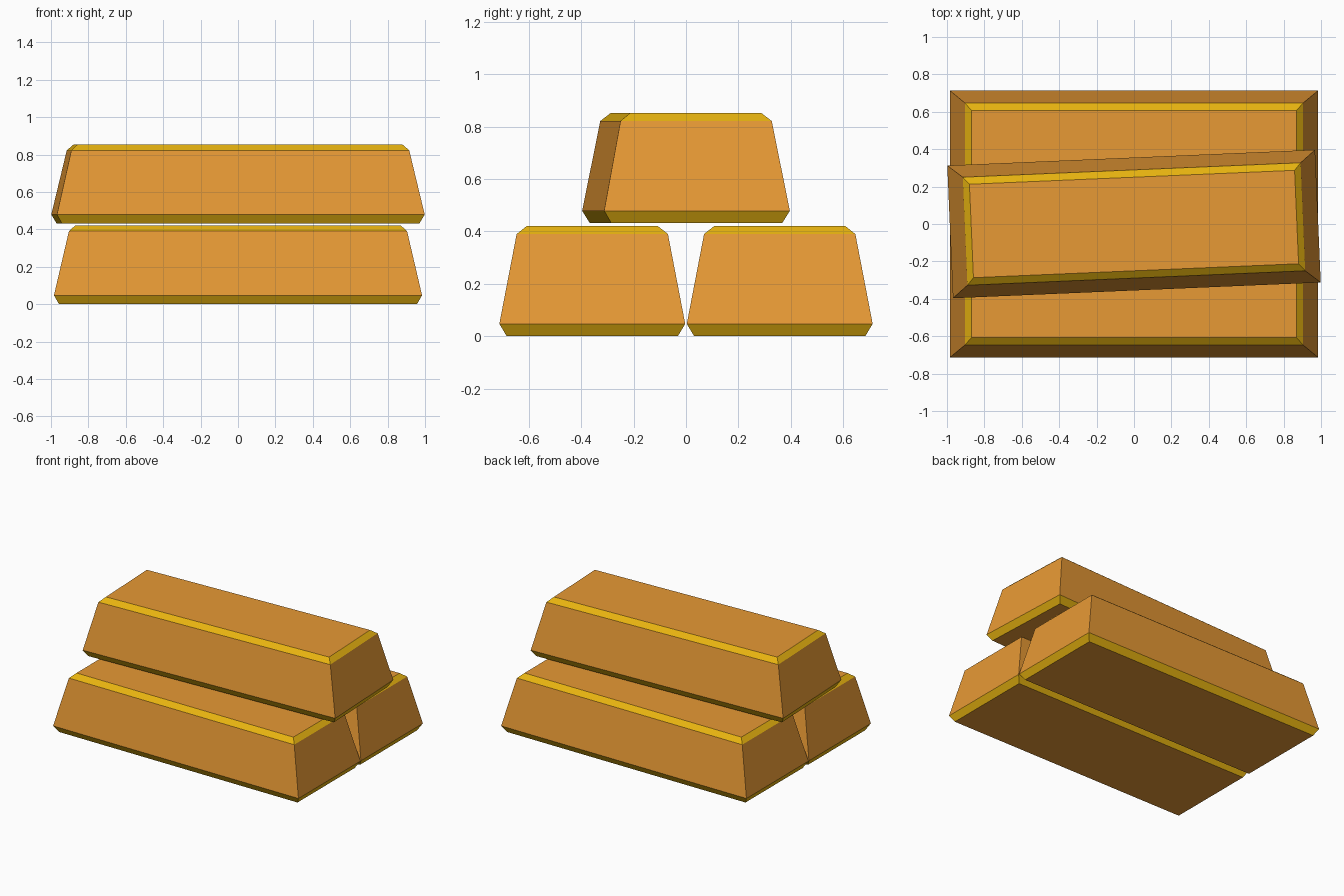
import bpy, bmesh, math

if "Cube" in bpy.data.objects:
    bpy.data.objects.remove(bpy.data.objects["Cube"])


def material(name, color):
    m = bpy.data.materials.new(name)
    m.diffuse_color = (*color, 1)
    m.use_nodes = True
    m.node_tree.nodes["Principled BSDF"].inputs["Base Color"].default_value = m.diffuse_color
    return m


GOLD = material("warm gold", (0.80, 0.32, 0.035))
EDGE = material("yellow gold edge", (0.80, 0.45, 0.005))

# Ingot cross-sections from bottom to top: z, half length, half width
SECTIONS = [(0.0, 0.957, 0.327), (0.047, 0.984, 0.355),
            (0.39, 0.904, 0.289), (0.421, 0.87, 0.25)]


def ingot(name, location, angle=0.0):
    bm = bmesh.new()
    rings = [[bm.verts.new((sx * hx, sy * hy, z))
              for sx, sy in ((-1, -1), (1, -1), (1, 1), (-1, 1))]
             for z, hx, hy in SECTIONS]
    bm.faces.new(rings[0][::-1])
    bm.faces.new(rings[-1])
    # Walls between sections; the chamfer bands (first and last) are yellow
    for level, (low, high) in enumerate(zip(rings, rings[1:])):
        for i in range(4):
            j = (i + 1) % 4
            f = bm.faces.new((low[i], low[j], high[j], high[i]))
            f.material_index = 0 if level == 1 else 1
    mesh = bpy.data.meshes.new(name)
    bm.to_mesh(mesh)
    bm.free()
    mesh.materials.append(GOLD)
    mesh.materials.append(EDGE)
    ob = bpy.data.objects.new(name, mesh)
    ob.location = location
    ob.rotation_euler.z = math.radians(angle)
    bpy.context.collection.objects.link(ob)


# Two bars side by side, a third laid slightly askew on top
ingot("front_bar", (0, -0.358, 0))
ingot("back_bar", (0, 0.358, 0))
ingot("top_bar", (0, 0, 0.432), 2.45)
